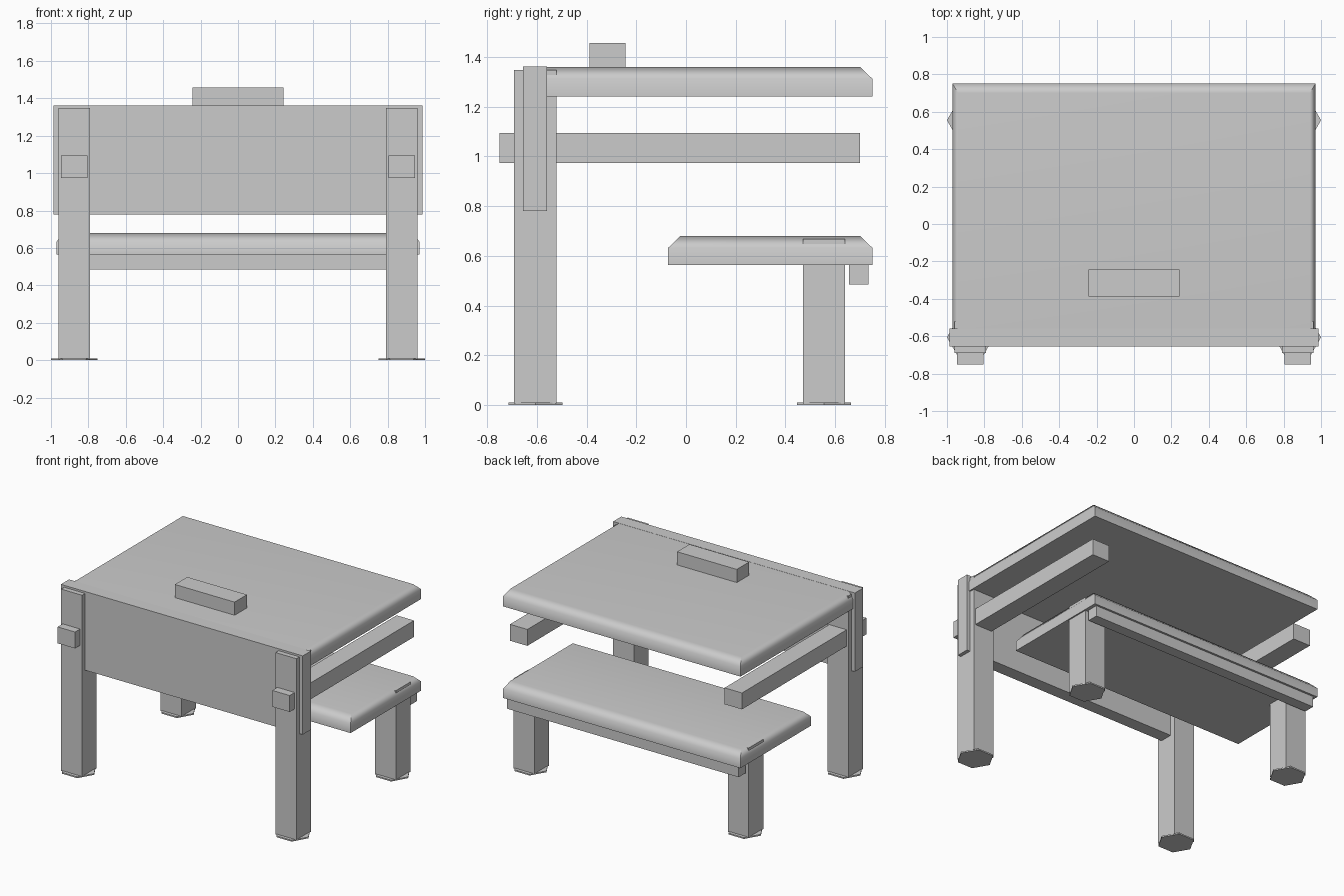
import bpy
import bmesh
import math

cube = bpy.data.objects.get("Cube")
if cube:
    bpy.data.objects.remove(cube, do_unlink=True)

grey = bpy.data.materials.new("plain_grey")
grey.use_nodes = True
grey.diffuse_color = (0.6, 0.6, 0.6, 1)
grey.node_tree.nodes["Principled BSDF"].inputs["Base Color"].default_value = (0.6, 0.6, 0.6, 1)


def add_object(name, bm):
    bmesh.ops.recalc_face_normals(bm, faces=bm.faces)
    mesh = bpy.data.meshes.new(name)
    bm.to_mesh(mesh)
    bm.free()
    mesh.materials.append(grey)
    obj = bpy.data.objects.new(name, mesh)
    bpy.context.collection.objects.link(obj)
    return obj


def loft(name, rings):
    """Join equal rings of points into a closed solid."""
    bm = bmesh.new()
    loops = [[bm.verts.new(p) for p in ring] for ring in rings]
    count = len(loops[0])
    for low, high in zip(loops, loops[1:]):
        for i in range(count):
            j = (i + 1) % count
            bm.faces.new((low[i], low[j], high[j], high[i]))
    bm.faces.new(loops[0][::-1])
    bm.faces.new(loops[-1])
    return add_object(name, bm)


def rectangle(x, y, z):
    return [(x[0], y[0], z), (x[1], y[0], z), (x[1], y[1], z), (x[0], y[1], z)]


def box(name, x, y, z):
    return loft(name, [rectangle(x, y, h) for h in z])


def board(name, half_width, y, z, dx=0.03, dy=0.05, dz=0.048):
    """Slab with a softly shaded chamfer around its upper rim."""
    outer = (-half_width, half_width)
    inner = (-half_width + dx, half_width - dx)
    obj = loft(name, [
        rectangle(outer, y, z[0]),
        rectangle(outer, y, z[1] - dz),
        rectangle(inner, (y[0] + dy, y[1] - dy), z[1]),
    ])
    bpy.ops.object.select_all(action='DESELECT')
    obj.select_set(True)
    bpy.context.view_layer.objects.active = obj
    bpy.ops.object.shade_smooth_by_angle(angle=math.radians(59))
    weighted = obj.modifiers.new("weighted_normals", 'WEIGHTED_NORMAL')
    weighted.keep_sharp = True
    return obj


def foot(name, x, y, radius=0.125, height=0.01):
    corners = [(x + radius * math.cos(k * math.pi / 3),
                y + radius * math.sin(k * math.pi / 3)) for k in range(6)]
    return loft(name, [[(px, py, h) for px, py in corners] for h in (0, height)])


# Desk top, front panel and the block on top
board("desk_top", 0.97, (-0.62, 0.75), (1.24, 1.36))
box("front_panel", (-0.987, 0.987), (-0.655, -0.56), (0.78, 1.361))
box("top_block", (-0.244, 0.244), (-0.388, -0.244), (1.35, 1.457))

# Bench seat and the rail beneath it
board("bench_seat", 0.97, (-0.072, 0.75), (0.564, 0.68))
box("bench_rail", (-0.945, 0.945), (0.655, 0.735), (0.485, 0.57))

# Legs, feet and side rails on both sides
for side, s in (("left", 1), ("right", -1)):
    for place, y, top in (("front", -0.606, 1.347), ("back", 0.555, 0.668)):
        cx = s * 0.875
        box(f"{place}_leg_{side}", (cx - 0.085, cx + 0.085),
            (y - 0.085, y + 0.085), (0.005, top))
        foot(f"{place}_foot_{side}", cx, y)
    rail_x = sorted((s * 0.805, s * 0.947))
    box(f"side_rail_{side}", rail_x, (-0.75, 0.70), (0.973, 1.094))
